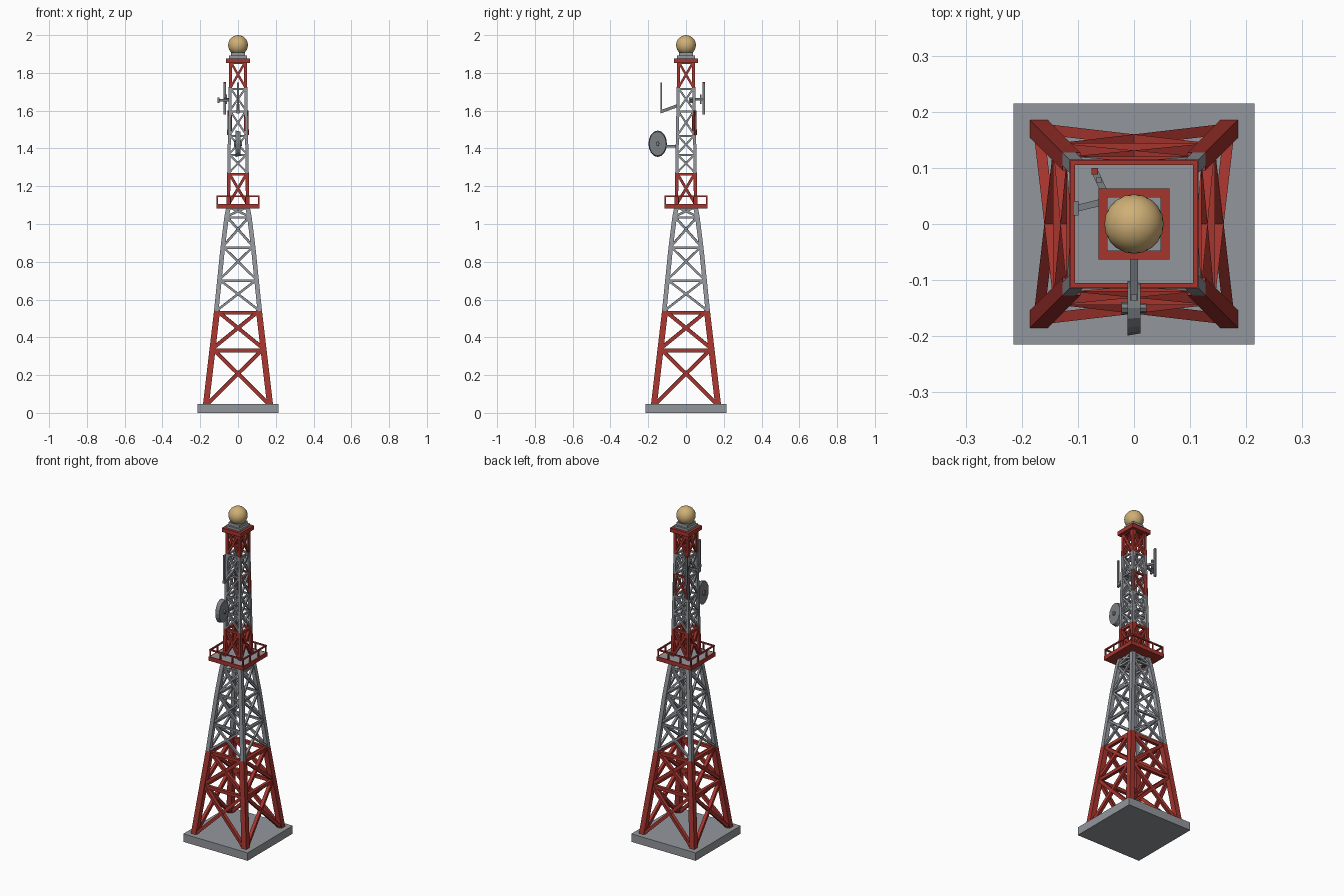
import bpy, bmesh, math
from mathutils import Vector, Matrix

if "Cube" in bpy.data.objects:
    bpy.data.objects.remove(bpy.data.objects["Cube"])


def material(name, rgb):
    m = bpy.data.materials.new(name)
    m.use_nodes = True
    m.diffuse_color = (*rgb, 1)
    m.node_tree.nodes["Principled BSDF"].inputs["Base Color"].default_value = (*rgb, 1)
    return m


RED = material("red paint", (0.38, 0.035, 0.027))
GREY = material("grey steel", (0.29, 0.305, 0.33))
DARK = material("dark grey steel", (0.2, 0.215, 0.23))
TAN = material("tan", (0.62, 0.43, 0.18))


def finish(name, bm, *mats):
    bmesh.ops.recalc_face_normals(bm, faces=bm.faces)
    me = bpy.data.meshes.new(name)
    bm.to_mesh(me)
    bm.free()
    ob = bpy.data.objects.new(name, me)
    bpy.context.collection.objects.link(ob)
    for m in mats:
        me.materials.append(m)
    return ob


def box(bm, centre, size):
    mat = Matrix.Translation(centre) @ Matrix.Diagonal((*size, 1))
    return bmesh.ops.create_cube(bm, size=1, matrix=mat)["verts"]


def beam(bm, a, b, width, depth=None):
    """Square bar between two points."""
    a, b = Vector(a), Vector(b)
    d = b - a
    rot = d.to_track_quat('Z', 'Y').to_matrix().to_4x4()
    mat = Matrix.Translation((a + b) / 2) @ rot @ Matrix.Diagonal((width, depth or width, d.length, 1))
    bmesh.ops.create_cube(bm, size=1, matrix=mat)


def leg(bm, sx, sy, levels, half, width):
    """Tapering square leg following the tower's outline."""
    rings = []
    for z in levels:
        o, i = half(z), half(z) - width
        rings.append([bm.verts.new((sx * x, sy * y, z)) for x, y in ((o, o), (i, o), (i, i), (o, i))])
    for r, s in zip(rings, rings[1:]):
        for k in range(4):
            bm.faces.new((r[k], r[(k + 1) % 4], s[(k + 1) % 4], s[k]))
    bm.faces.new(rings[0])
    bm.faces.new(rings[-1])


def outline(points):
    def half(z):
        for (z0, h0), (z1, h1) in zip(points, points[1:]):
            if z <= z1:
                return h0 + (h1 - h0) * (z - z0) / (z1 - z0)
        return points[-1][1]
    return half


def side(k, p):
    return Matrix.Rotation(k * math.pi / 2, 3, 'Z') @ Vector(p)


def lattice(name, mat, levels, half, leg_w, bar_w, red_bay=None):
    """Four legs, cross braces on each side and level bars."""
    bm = bmesh.new()
    for sx in (-1, 1):
        for sy in (-1, 1):
            leg(bm, sx, sy, levels, half, leg_w)
    for k in range(4):
        for n, (z0, z1) in enumerate(zip(levels, levels[1:])):
            old = set(bm.faces)
            h0, h1 = half(z0) - leg_w / 2, half(z1) - leg_w / 2
            for s in (-1, 1):
                beam(bm, side(k, (s * h0, -h0, z0)), side(k, (-s * h1, -h1, z1)), bar_w)
            beam(bm, side(k, (-h1, -h1, z1 - bar_w / 2)), side(k, (h1, -h1, z1 - bar_w / 2)), bar_w)
            if red_bay == n and k == 2:
                for s in (-1, 1):
                    beam(bm, side(k, (s * h0, -h0, z0)), side(k, (s * h1, -h1, z1)), leg_w * 1.06)
                for f in set(bm.faces) - old:
                    f.material_index = 1
    return finish(name, bm, mat, RED)


# Concrete base
bm = bmesh.new()
box(bm, (0, 0, 0.024), (0.43, 0.43, 0.048))
finish("base_slab", bm, GREY)

# Lower and upper tower sections
lower = outline([(0.04, 0.186), (0.54, 0.127), (1.0, 0.08), (1.09, 0.062)])
upper = outline([(1.08, 0.061), (1.27, 0.057), (1.72, 0.049), (1.87, 0.048)])
lattice("lower_red_section", RED, [0.04, 0.34, 0.54], lower, 0.032, 0.019)
lattice("lower_grey_section", GREY, [0.54, 0.705, 0.88, 1.04, 1.09], lower, 0.024, 0.012)
lattice("upper_red_section", RED, [1.1, 1.27], upper, 0.018, 0.014)
lattice("upper_grey_section", GREY, [1.27, 1.37, 1.47, 1.6, 1.72], upper, 0.016, 0.01, red_bay=2)
lattice("top_red_section", RED, [1.72, 1.86], upper, 0.016, 0.012)

# Platform: red rim with a grey deck
bm = bmesh.new()
box(bm, (0, 0, 1.094), (0.23, 0.23, 0.024))
top = max(bm.faces, key=lambda f: f.calc_center_median().z)
bmesh.ops.inset_region(bm, faces=[top], thickness=0.011)
top.material_index = 1
finish("platform", bm, RED, GREY)

# Platform railing
bm = bmesh.new()
for k in range(4):
    beam(bm, side(k, (-0.113, -0.109, 1.146)), side(k, (0.113, -0.109, 1.146)), 0.008)
    for x in (-0.109, -0.04, 0.04):
        beam(bm, side(k, (x, -0.109, 1.1)), side(k, (x, -0.109, 1.146)), 0.007)
finish("railing", bm, RED)

# Cap plates and dome
bm = bmesh.new()
box(bm, (0, 0, 1.865), (0.126, 0.126, 0.024))
finish("cap_plate", bm, RED)
bm = bmesh.new()
box(bm, (0, 0, 1.884), (0.096, 0.096, 0.014))
box(bm, (0, 0, 1.898), (0.074, 0.074, 0.022))
finish("dome_mount", bm, GREY)
bm = bmesh.new()
bmesh.ops.create_icosphere(bm, subdivisions=3, radius=0.053, matrix=Matrix.Translation((0, 0, 1.947)))
for f in bm.faces:
    f.smooth = True
finish("dome", bm, TAN)

# Dish on the front, its face turned sideways
bm = bmesh.new()
turn = Matrix.Translation((0, -0.15, 1.425)) @ Matrix.Diagonal((1, 0.7, 1, 1)) @ Matrix.Rotation(math.pi / 2, 4, 'Y')
bmesh.ops.create_cone(bm, cap_ends=True, segments=16, radius1=0.07, radius2=0.064, depth=0.024, matrix=turn)
bmesh.ops.create_cone(bm, cap_ends=True, segments=8, radius1=0.016, radius2=0.012, depth=0.044, matrix=turn)
finish("dish", bm, DARK)
bm = bmesh.new()
beam(bm, (0, -0.14, 1.412), (0, -0.045, 1.412), 0.013)
finish("dish_arm", bm, DARK)

# Front antenna with a wedge bracket
bm = bmesh.new()
beam(bm, (0, -0.131, 1.6), (0, -0.131, 1.75), 0.01)
wedge = [(-0.136, 1.585), (-0.136, 1.602), (-0.045, 1.635), (-0.045, 1.618)]
face = bm.faces.new([bm.verts.new((-0.007, y, z)) for y, z in wedge])
ext = bmesh.ops.extrude_face_region(bm, geom=[face])["geom"]
bmesh.ops.translate(bm, vec=(0.014, 0, 0), verts=[v for v in ext if isinstance(v, bmesh.types.BMVert)])
finish("front_antenna", bm, DARK)

# Back antenna with a red tip
bm = bmesh.new()
beam(bm, (-0.07, 0.094, 1.58), (-0.07, 0.094, 1.745), 0.012)
beam(bm, (-0.045, 0.04, 1.66), (-0.07, 0.094, 1.66), 0.012)
beam(bm, (-0.063, 0.078, 1.635), (-0.063, 0.078, 1.685), 0.01)
finish("back_antenna", bm, DARK)
bm = bmesh.new()
box(bm, (-0.07, 0.094, 1.748), (0.012, 0.012, 0.006))
finish("antenna_tip", bm, RED)

# Small side antenna
bm = bmesh.new()
beam(bm, (-0.04, 0.043, 1.655), (-0.102, 0.028, 1.655), 0.012)
box(bm, (-0.104, 0.028, 1.655), (0.01, 0.026, 0.03))
finish("side_antenna", bm, DARK)
